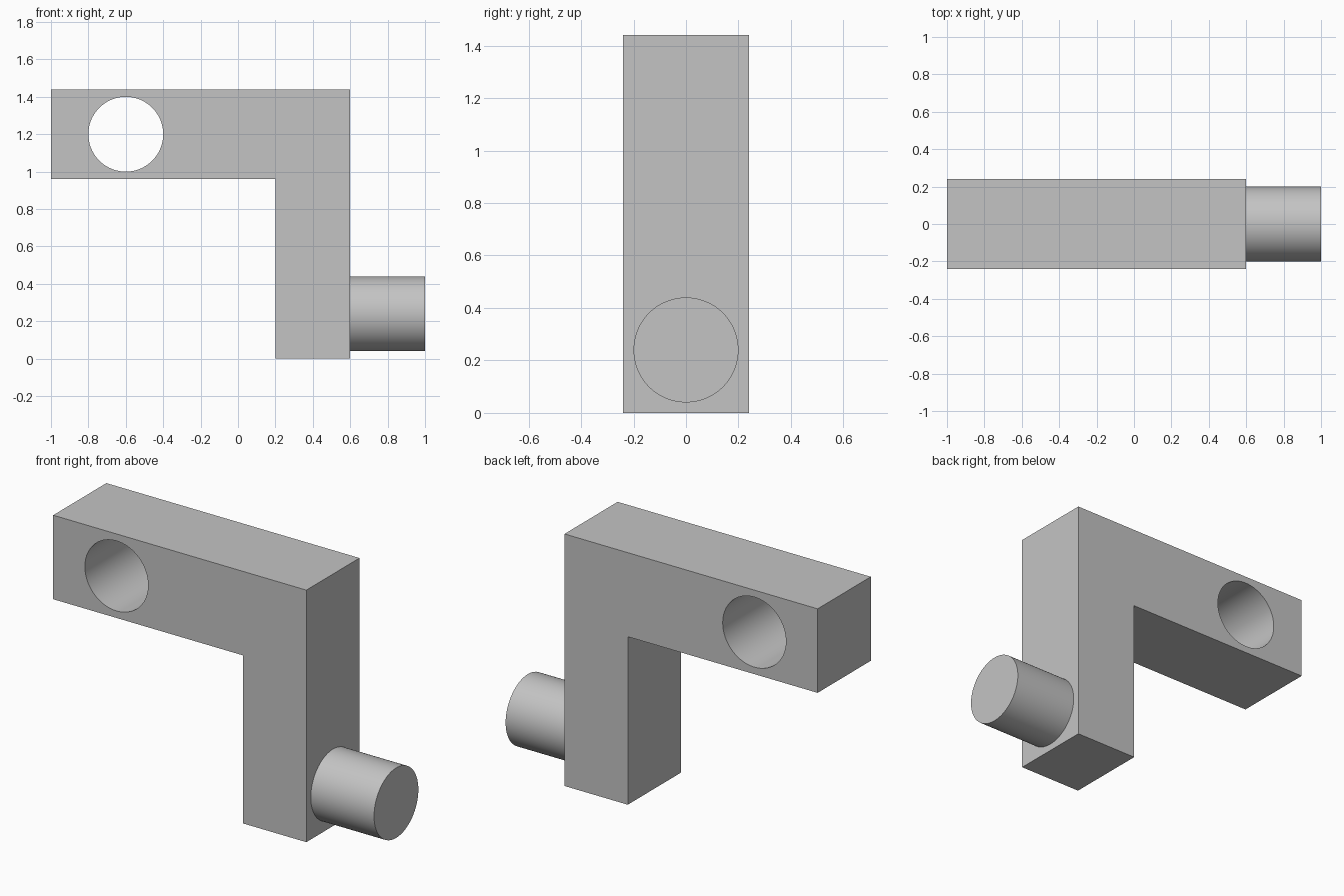
import bpy
import bmesh
from math import pi

cube = bpy.data.objects.get("Cube")
if cube:
    bpy.data.objects.remove(cube, do_unlink=True)

# Plain grey material
grey = bpy.data.materials.new("plain_grey")
grey.use_nodes = True
colour = (0.55, 0.55, 0.55, 1)
grey.diffuse_color = colour
grey.node_tree.nodes["Principled BSDF"].inputs["Base Color"].default_value = colour

HALF_DEPTH = 0.24
RADIUS = 0.2


def cylinder(name, location, depth, rotation):
    bpy.ops.mesh.primitive_cylinder_add(vertices=96, radius=RADIUS, depth=depth,
                                        location=location, rotation=rotation)
    obj = bpy.context.object
    obj.name = name
    obj.data.materials.append(grey)
    bpy.ops.object.shade_smooth_by_angle()
    return obj


# L-shaped bracket, extruded from its side profile
profile = [(-1, 0.96), (0.2, 0.96), (0.2, 0), (0.6, 0), (0.6, 1.44), (-1, 1.44)]
bm = bmesh.new()
face = bm.faces.new([bm.verts.new((x, -HALF_DEPTH, z)) for x, z in profile])
extruded = bmesh.ops.extrude_face_region(bm, geom=[face])["geom"]
back = [v for v in extruded if isinstance(v, bmesh.types.BMVert)]
bmesh.ops.translate(bm, verts=back, vec=(0, 2 * HALF_DEPTH, 0))
bmesh.ops.recalc_face_normals(bm, faces=bm.faces)
mesh = bpy.data.meshes.new("bracket")
bm.to_mesh(mesh)
bm.free()
mesh.materials.append(grey)
bracket = bpy.data.objects.new("bracket", mesh)
bpy.context.collection.objects.link(bracket)

# Round hole through the arm
cutter = cylinder("hole_cutter", (-0.6, 0, 1.2), 1, (pi / 2, 0, 0))
cut = bracket.modifiers.new("arm_hole", "BOOLEAN")
cut.operation = "DIFFERENCE"
cut.solver = "EXACT"
cut.object = cutter

# Apply the cut so the bracket stands alone, then drop the cutter
bpy.ops.object.select_all(action="DESELECT")
bracket.select_set(True)
bpy.context.view_layer.objects.active = bracket
bpy.ops.object.modifier_apply(modifier=cut.name)
bpy.data.objects.remove(cutter, do_unlink=True)
bpy.ops.object.shade_smooth_by_angle()

# Round peg on the outer face of the leg
cylinder("peg", (0.8, 0, 0.24), 0.4, (0, pi / 2, 0))
